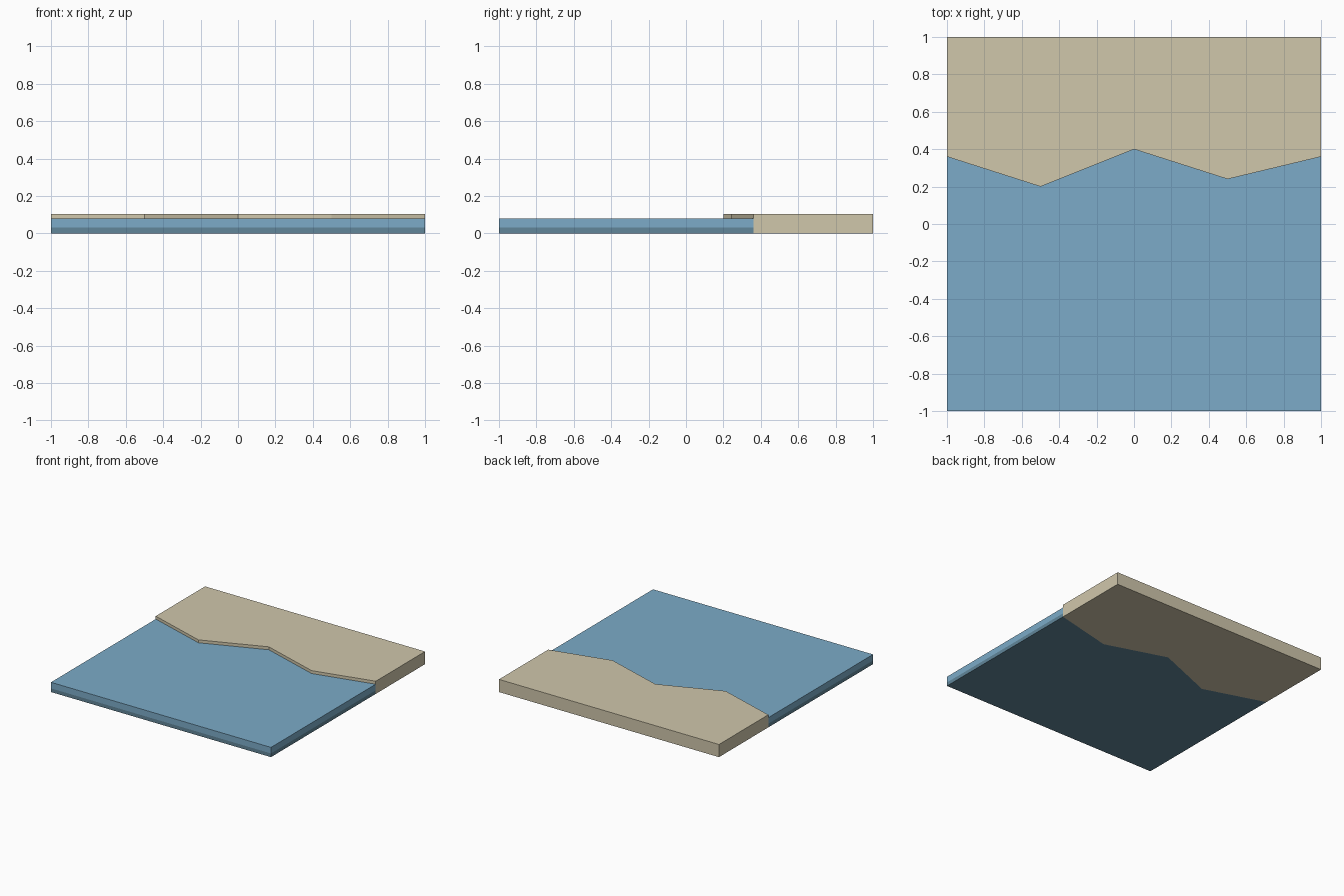
import bpy, bmesh

if "Cube" in bpy.data.objects:
    bpy.data.objects.remove(bpy.data.objects["Cube"])

# Zigzag shoreline shared by land and water
COAST = [(-1, 0.36), (-0.5, 0.2), (0, 0.4), (0.5, 0.24), (1, 0.36)]


def slab(name, outline, z0, z1, color):
    """Extrude a counter-clockwise outline from z0 up to z1."""
    bm = bmesh.new()
    face = bm.faces.new([bm.verts.new((x, y, z0)) for x, y in outline])
    ext = bmesh.ops.extrude_face_region(bm, geom=[face], use_keep_orig=True)
    top = [v for v in ext["geom"] if isinstance(v, bmesh.types.BMVert)]
    bmesh.ops.translate(bm, vec=(0, 0, z1 - z0), verts=top)
    bmesh.ops.recalc_face_normals(bm, faces=bm.faces)
    mesh = bpy.data.meshes.new(name)
    bm.to_mesh(mesh)
    bm.free()
    mat = bpy.data.materials.new(name + "_color")
    mat.diffuse_color = (*color, 1)
    mat.use_nodes = True
    mat.node_tree.nodes["Principled BSDF"].inputs["Base Color"].default_value = mat.diffuse_color
    mesh.materials.append(mat)
    obj = bpy.data.objects.new(name, mesh)
    bpy.context.collection.objects.link(obj)
    return obj


sea_outline = [(-1, -1), (1, -1)] + COAST[::-1]
land_outline = COAST + [(1, 1), (-1, 1)]

# Dark sea bed, water on top of it, and the raised sandy land
slab("sea_bed", sea_outline, 0.0, 0.03, (0.12, 0.24, 0.32))
slab("water", sea_outline, 0.03, 0.08, (0.2, 0.41, 0.58))
slab("sand_land", land_outline, 0.0, 0.104, (0.63, 0.57, 0.41))
